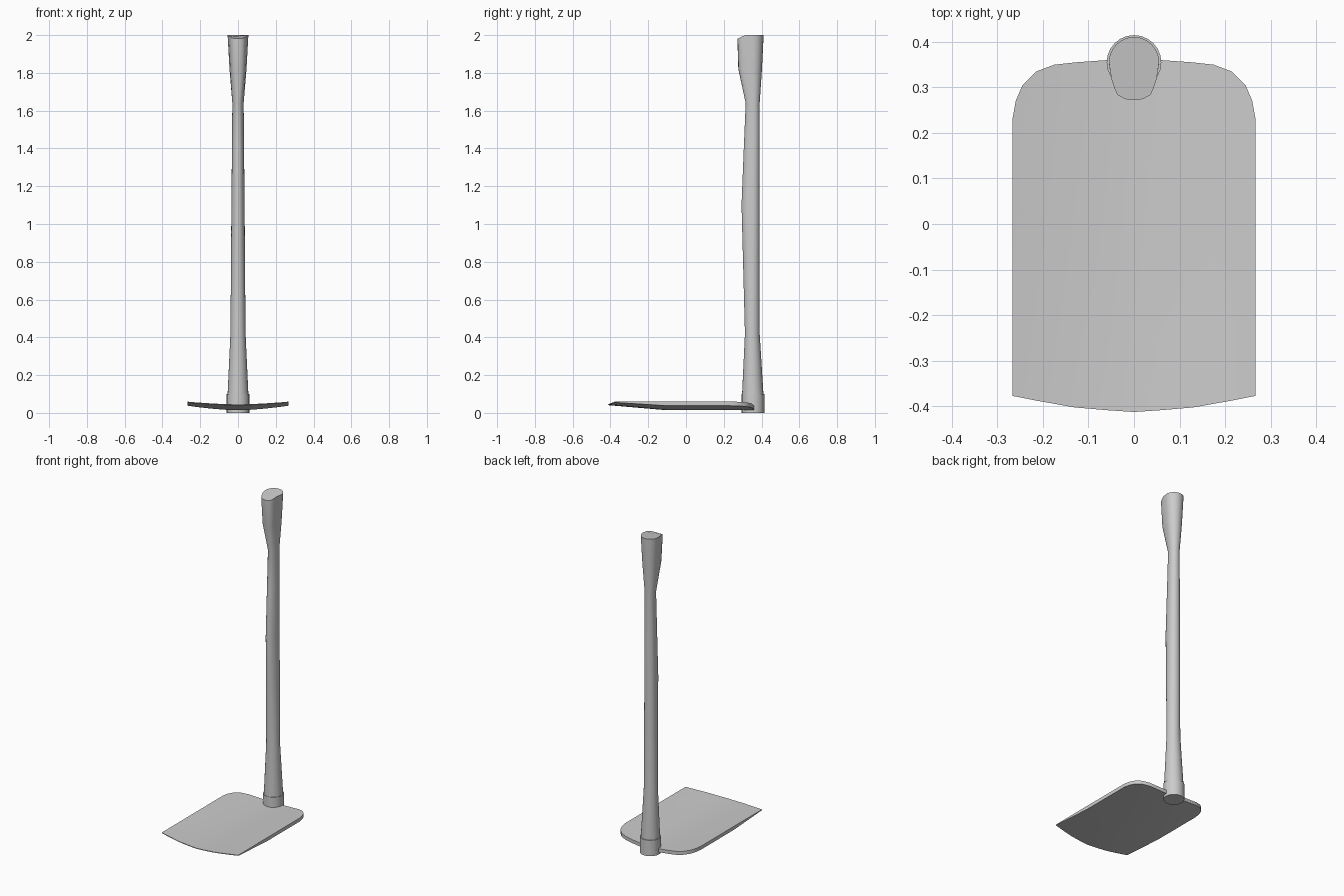
import bpy, bmesh, math

cube = bpy.data.objects.get("Cube")
if cube:
    bpy.data.objects.remove(cube)

gray = bpy.data.materials.new("plain gray")
gray.use_nodes = True
color = (0.6, 0.6, 0.6, 1)
gray.diffuse_color = color
gray.node_tree.nodes["Principled BSDF"].inputs["Base Color"].default_value = color


def finish(name, bm, angle=40):
    bmesh.ops.recalc_face_normals(bm, faces=bm.faces)
    mesh = bpy.data.meshes.new(name)
    bm.to_mesh(mesh)
    bm.free()
    mesh.materials.append(gray)
    obj = bpy.data.objects.new(name, mesh)
    bpy.context.collection.objects.link(obj)
    bpy.ops.object.select_all(action='DESELECT')
    obj.select_set(True)
    bpy.context.view_layer.objects.active = obj
    bpy.ops.object.shade_smooth_by_angle(angle=math.radians(angle))
    return obj


def loft(name, rings):
    bm = bmesh.new()
    loops = [[bm.verts.new(p) for p in ring] for ring in rings]
    n = len(loops[0])
    for a, b in zip(loops, loops[1:]):
        for i in range(n):
            j = (i + 1) % n
            bm.faces.new((a[i], a[j], b[j], b[i]))
    bm.faces.new(loops[0])
    bm.faces.new(loops[-1])
    return finish(name, bm)


SIDES = 24


def oval(z, half, front, back):
    # Widest point sits one half-width in from the back
    cy = back - half
    ring = []
    for i in range(SIDES):
        a = math.tau * i / SIDES
        s = math.sin(a)
        depth = half if s > 0 else cy - front
        ring.append((half * math.cos(a), cy + depth * s, z))
    return ring


def grip_end(half, front, back, z, drop=0):
    # Round back with a narrower lobe reaching forward
    side = [(0, back)]
    cy = back - half
    for i in range(1, 8):
        a = math.pi / 2 - i * math.pi / 12
        side.append((half * math.cos(a), cy + half * math.sin(a)))
    reach = cy - front
    side += [(half * .9, cy - reach * .45), (half * .76, cy - reach * .72),
             (half * .66, cy - reach * .86), (half * .36, cy - reach * .97),
             (0, front)]
    ring = side + [(-x, y) for x, y in side[-2:0:-1]]
    # Start at +x like the other rings
    ring = ring[6:] + ring[:6]
    return [(x, y, z - drop * max(0, (0.31 - y) / 0.04)) for x, y in ring][::-1]


# Wooden shaft with swelling middle and flared grip
shaft = [oval(0.05, .055, .297, .41), oval(.1, .055, .297, .41),
         oval(.42, .04, .312, .39), oval(.8, .037, .302, .39),
         oval(1.1, .035, .294, .39), oval(1.4, .032, .306, .39),
         oval(1.64, .03, .316, .39)]
grip = [grip_end(.045, .277, .402, 1.82), grip_end(.055, .272, .411, 2, .02)]
# Match winding and starting point with the oval rings
grip = [[ring[-1]] + ring[:-1] for ring in grip]
grip = [sorted(r, key=lambda p: math.atan2(p[1] - .352, p[0]) % math.tau) for r in grip]
grip = [r[-1:] + r[:-1] if r[-1][1] > .3519 else r for r in grip]
loft("handle", shaft + grip)

# Socket collar around the foot of the shaft
loft("socket_collar", [oval(z, .06, .295, .415) for z in (0, .1)])

# Blade: columns of (x, back y, front y), mirrored
half_plan = [(0, .362, -.413), (.06, .36, -.409), (.13, .355, -.403),
             (.175, .35, -.395), (.215, .335, -.388), (.245, .305, -.382),
             (.26, .27, -.379), (.267, .23, -.378)]
plan = [(-x, b, f) for x, b, f in half_plan[:0:-1]] + half_plan
bm = bmesh.new()
columns = []
for x, back, front in plan:
    dish = .024 * (abs(x) / .267) ** 1.6
    top = .036 + dish
    low = .014 + dish
    lip = .045 + dish * .6
    points = [(back, low), (-.1, low), (front, lip - .004),
              (front, lip), (-.1, top), (back, top)]
    columns.append([bm.verts.new((x, y, z)) for y, z in points])
for a, b in zip(columns, columns[1:]):
    for i in range(6):
        j = (i + 1) % 6
        bm.faces.new((a[i], a[j], b[j], b[i]))
for end in (columns[0], columns[-1]):
    # Side edge split into the thick body and the tapered lip
    bm.faces.new([end[i] for i in (0, 1, 4, 5)])
    bm.faces.new([end[i] for i in (1, 2, 3, 4)])
finish("blade", bm)
